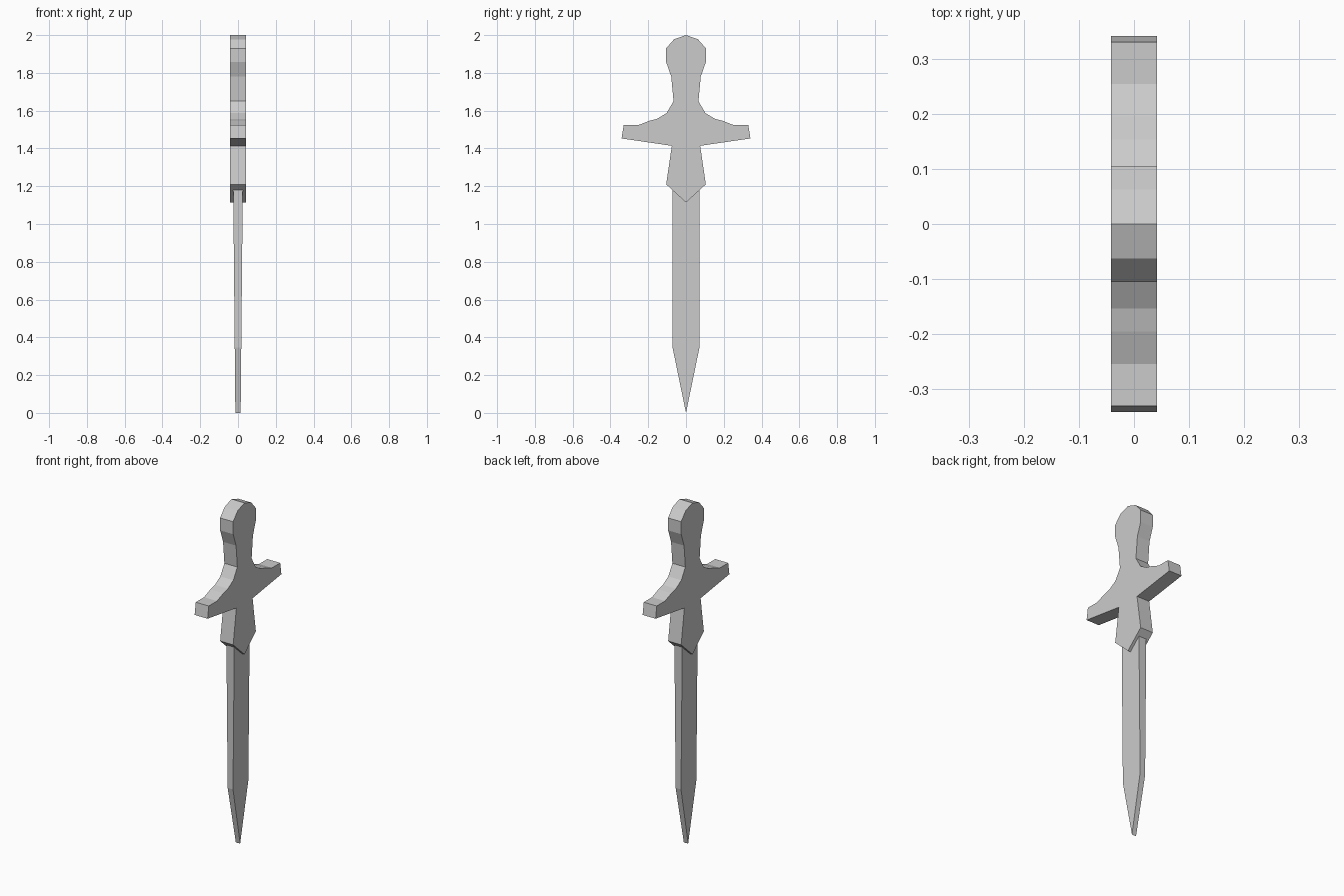
import bpy, bmesh

cube = bpy.data.objects.get("Cube")
if cube:
    bpy.data.objects.remove(cube, do_unlink=True)

# Single plain grey
GREY = (0.6, 0.6, 0.6, 1.0)
grey = bpy.data.materials.new("plain grey")
grey.use_nodes = True
grey.diffuse_color = GREY
grey.node_tree.nodes["Principled BSDF"].inputs["Base Color"].default_value = GREY


def slab(name, half_profile, half_thickness):
    """Mirror a half outline (y, z) across y = 0 and give it thickness along x.
    half_thickness is a function of height."""
    outline = half_profile + [(-y, z) for y, z in reversed(half_profile) if y > 0]
    bm = bmesh.new()
    sides = []
    for sign in (1, -1):
        ring = [bm.verts.new((sign * half_thickness(z), y, z)) for y, z in outline]
        bm.faces.new(ring)
        sides.append(ring)
    a, b = sides
    for i in range(len(outline)):
        j = (i + 1) % len(outline)
        bm.faces.new((a[i], a[j], b[j], b[i]))
    bmesh.ops.recalc_face_normals(bm, faces=bm.faces)
    mesh = bpy.data.meshes.new(name)
    bm.to_mesh(mesh)
    bm.free()
    mesh.materials.append(grey)
    obj = bpy.data.objects.new(name, mesh)
    bpy.context.collection.objects.link(obj)
    return obj


# Hilt: pommel, grip, crossguard and pointed collar in one even slab
pommel = [(0, 2.0), (0.063, 1.978), (0.105, 1.93), (0.105, 1.857)]
grip = [(0.078, 1.78), (0.066, 1.65), (0.103, 1.587)]
guard = [(0.153, 1.557), (0.195, 1.546), (0.254, 1.523), (0.33, 1.523),
         (0.341, 1.453), (0.075, 1.414)]
collar = [(0.105, 1.21), (0, 1.114)]
slab("hilt", pommel + grip + guard + collar, lambda z: 0.042)

# Blade: thins towards the point, its root hidden inside the collar
slab("blade", [(0.071, 1.2), (0.071, 0.345), (0, 0)],
     lambda z: 0.014 + 0.0095 * z)
